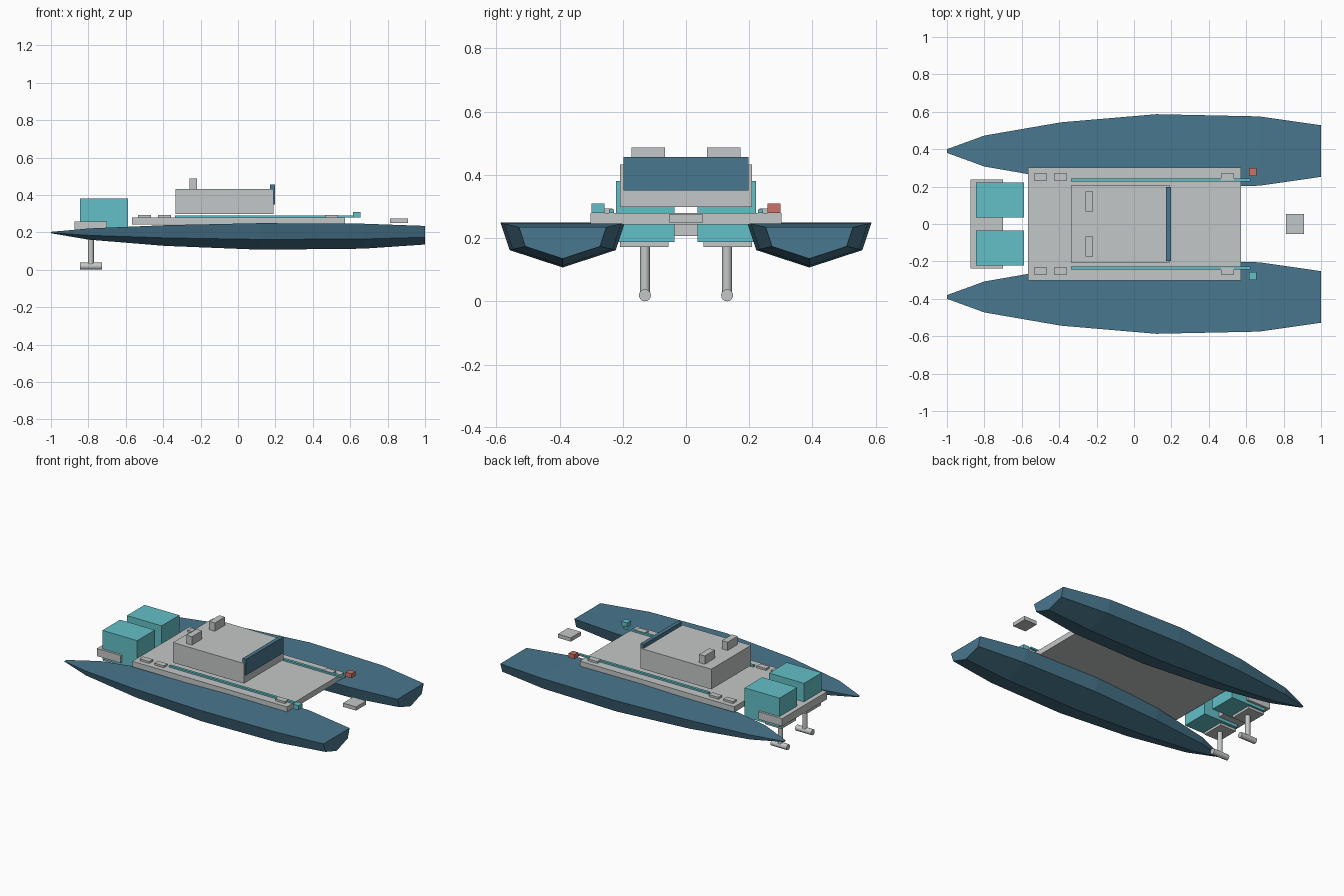
import bpy, bmesh, math

if "Cube" in bpy.data.objects:
    bpy.data.objects.remove(bpy.data.objects["Cube"])


def material(name, rgb):
    m = bpy.data.materials.new(name)
    m.diffuse_color = (*rgb, 1)
    m.use_nodes = True
    m.node_tree.nodes["Principled BSDF"].inputs["Base Color"].default_value = m.diffuse_color
    return m


BLUE = material("hull_blue", (0.066, 0.184, 0.271))
GREY = material("light_grey", (0.55, 0.575, 0.57))
TEAL = material("teal", (0.125, 0.53, 0.58))
RED = material("signal_red", (0.60, 0.17, 0.14))


def finish(name, bm, mat):
    bmesh.ops.recalc_face_normals(bm, faces=bm.faces)
    me = bpy.data.meshes.new(name)
    bm.to_mesh(me)
    bm.free()
    me.materials.append(mat)
    ob = bpy.data.objects.new(name, me)
    bpy.context.collection.objects.link(ob)
    return ob


def box(name, x, y, z, mat):
    """Box from (min, max) ranges on each axis."""
    bm = bmesh.new()
    bmesh.ops.create_cube(bm, size=1)
    for v in bm.verts:
        for i, (a, b) in enumerate((x, y, z)):
            v.co[i] = (a + b) / 2 + v.co[i] * (b - a)
    return finish(name, bm, mat)


def cylinder(name, centre, radius, length, axis, mat):
    bpy.ops.mesh.primitive_cylinder_add(
        vertices=16, radius=radius, depth=length, location=centre,
        rotation=(0, math.pi / 2 if axis == "x" else 0, 0))
    ob = bpy.context.object
    ob.name = name
    ob.data.materials.append(mat)
    bpy.ops.object.shade_smooth_by_angle(angle=math.radians(35))


# Hull: one V-shaped section scaled at each station along x
STATIONS = [(-1, 0.05), (-0.8, 0.42), (-0.39, 0.78), (0.12, 1.0), (0.67, 0.94), (1, 0.70)]
SECTION = [(-0.197, 0.049), (0.197, 0.049), (0.168, -0.038), (0, -0.093), (-0.168, -0.038)]


def hull(name, cy):
    bm = bmesh.new()
    rings = [[bm.verts.new((x, cy + k * y, 0.2 + k * z)) for y, z in SECTION]
             for x, k in STATIONS]
    n = len(SECTION)
    for a, b in zip(rings, rings[1:]):
        for i in range(n):
            j = (i + 1) % n
            bm.faces.new((a[i], a[j], b[j], b[i]))
    bm.faces.new(rings[0])
    bm.faces.new(rings[-1])
    finish(name, bm, BLUE)


# Deck, cabin and bow step
box("deck", (-0.568, 0.572), (-0.302, 0.302), (0.243, 0.28), GREY)
box("cabin", (-0.333, 0.19), (-0.209, 0.209), (0.298, 0.432), GREY)
box("windscreen", (0.172, 0.198), (-0.198, 0.198), (0.35, 0.457), BLUE)
box("bow_plate", (0.812, 0.908), (-0.053, 0.053), (0.25, 0.275), GREY)
box("motor_mount", (-0.875, -0.70), (-0.237, 0.237), (0.207, 0.258), GREY)

# Everything mirrored left and right
for s, side in ((1, "left"), (-1, "right")):
    def pair(name, x, y, z, mat):
        box(f"{side}_{name}", x, sorted((s * y[0], s * y[1])), z, mat)

    hull(f"{side}_hull", s * 0.39)
    pair("roof_vent", (-0.26, -0.218), (0.067, 0.173), (0.43, 0.487), GREY)
    pair("rail", (-0.337, 0.623), (0.227, 0.244), (0.28, 0.291), TEAL)
    for i, x in enumerate((-0.5, -0.393, 0.5)):
        pair(f"cleat_{i + 1}", (x - 0.035, x + 0.035), (0.232, 0.27), (0.279, 0.293), GREY)
    pair("signal_light", (0.614, 0.656), (0.257, 0.299), (0.28, 0.309), RED if s > 0 else TEAL)

    # Outboard motor: casing, bracket, leg and pod
    pair("motor_casing", (-0.845, -0.588), (0.036, 0.222), (0.187, 0.381), TEAL)
    pair("motor_bracket", (-0.85, -0.73), (0.056, 0.208), (0.171, 0.19), GREY)
    cylinder(f"{side}_motor_leg", (-0.787, s * 0.13, 0.1), 0.016, 0.16, "z", GREY)
    cylinder(f"{side}_motor_pod", (-0.786, s * 0.13, 0.019), 0.019, 0.118, "x", GREY)
